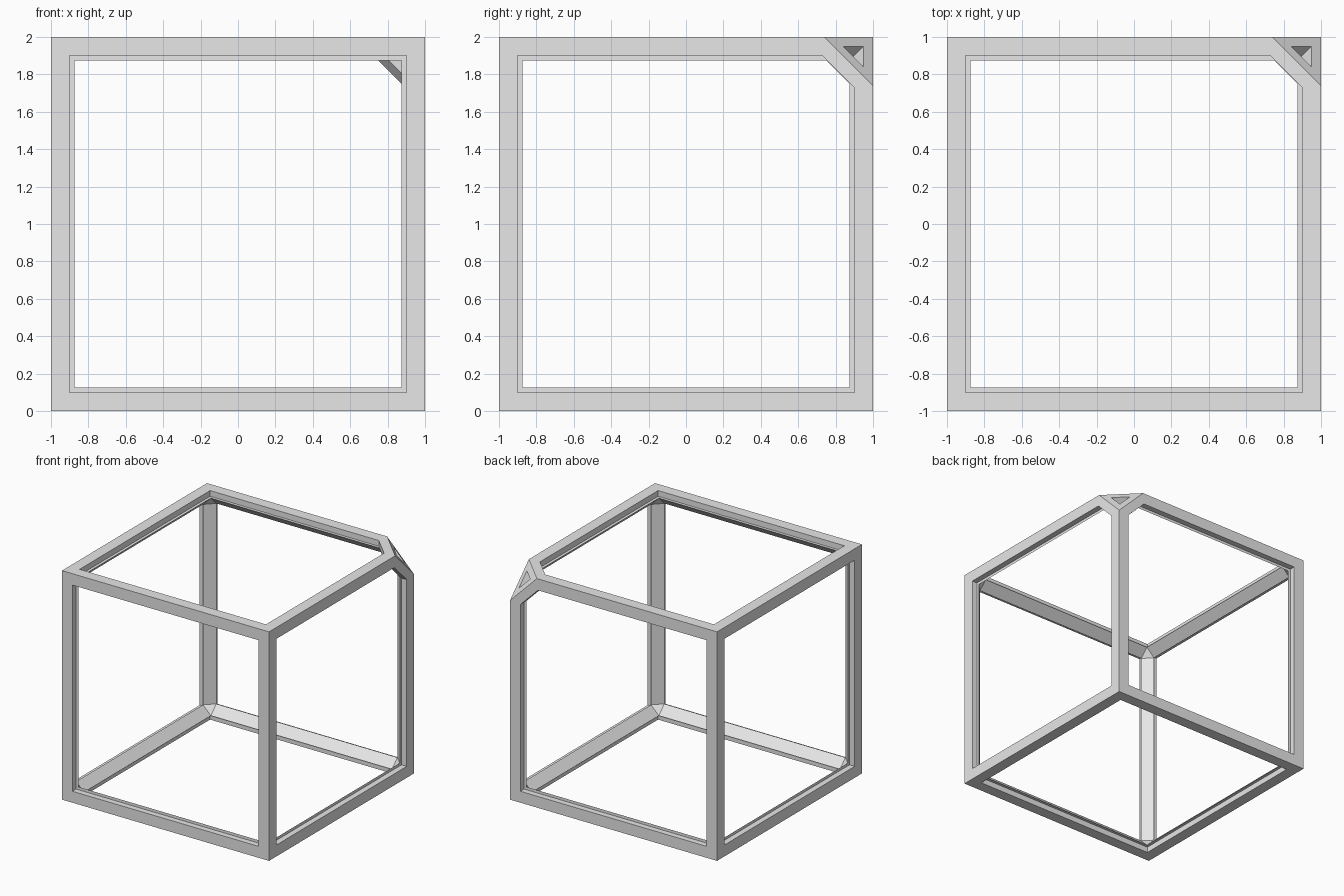
import bpy, bmesh
from itertools import product
from mathutils import Vector

if "Cube" in bpy.data.objects:
    bpy.data.objects.remove(bpy.data.objects["Cube"], do_unlink=True)

grey = bpy.data.materials.new("light_grey")
grey.use_nodes = True
colour = (0.8, 0.8, 0.8, 1)
grey.diffuse_color = colour
for node in grey.node_tree.nodes:
    if node.type == "BSDF_PRINCIPLED":
        node.inputs["Base Color"].default_value = colour

SIGNS = list(product((-1, 1), repeat=3))


def hull(name, points, normal=None, limit=0):
    """Convex solid round the points, optionally cut where normal . p > limit."""
    bm = bmesh.new()
    for p in points:
        bm.verts.new(p)

    def wrap():
        res = bmesh.ops.convex_hull(bm, input=bm.verts[:])
        loose = [v for v in bm.verts if not v.link_faces]
        bmesh.ops.delete(bm, geom=loose, context="VERTS")

    wrap()
    if normal:
        n = Vector(normal)
        bmesh.ops.bisect_plane(bm, geom=bm.verts[:] + bm.edges[:] + bm.faces[:],
                               plane_co=n * limit / n.length_squared,
                               plane_no=n, clear_outer=True)
        corners = [v.co.copy() for v in bm.verts]
        bm.clear()
        for p in corners:
            bm.verts.new(p)
        wrap()
    bmesh.ops.dissolve_limit(bm, angle_limit=0.001, verts=bm.verts[:], edges=bm.edges[:])
    bmesh.ops.recalc_face_normals(bm, faces=bm.faces[:])
    mesh = bpy.data.meshes.new(name)
    bm.to_mesh(mesh)
    bm.free()
    ob = bpy.data.objects.new(name, mesh)
    bpy.context.collection.objects.link(ob)
    return ob


def turn(p, axis):
    """Cycle coordinates so that z becomes the given axis."""
    shift = (axis + 1) % 3
    return tuple(p[(i - shift) % 3] for i in range(3))


# Outer block with one corner sliced off
frame = hull("cube_frame", SIGNS, (1, 1, 1), 2.74)
frame.data.materials.append(grey)
cutters = []

# Shallow window recess in each of the six sides
for axis in range(3):
    for side in (-1, 1):
        box = [turn((0.9 * x, 0.9 * y, side * (1.025 + 0.075 * z)), axis)
               for x, y, z in SIGNS]
        clip = turn((1, 1, 0), axis) if side > 0 else None
        cutters.append(hull("window_cutter", box, clip, 1.63))

# Inner cavity with bevelled edges and corners
inner = []
for axis in range(3):
    inner += [turn((0.875 * x, 0.875 * y, 0.9502 * z), axis) for x, y, z in SIGNS]
cutters.append(hull("cavity_cutter", inner, (1, 1, 1), 2.575))

# Triangular hole through the sliced corner
hole = [Vector(turn((0.95, 0.95, 0.84), axis)) + Vector((d, d, d))
        for axis in range(3) for d in (-0.12, 0.1)]
cutters.append(hull("corner_hole_cutter", hole))

bpy.context.view_layer.objects.active = frame
for cutter in cutters:
    cutter.hide_render = True
    cut = frame.modifiers.new("cut", "BOOLEAN")
    cut.operation = "DIFFERENCE"
    cut.solver = "EXACT"
    cut.object = cutter
    bpy.ops.object.modifier_apply(modifier=cut.name)
    bpy.data.objects.remove(cutter, do_unlink=True)

# Stand the frame on the ground
for v in frame.data.vertices:
    v.co.z += 1
frame.data.update()
